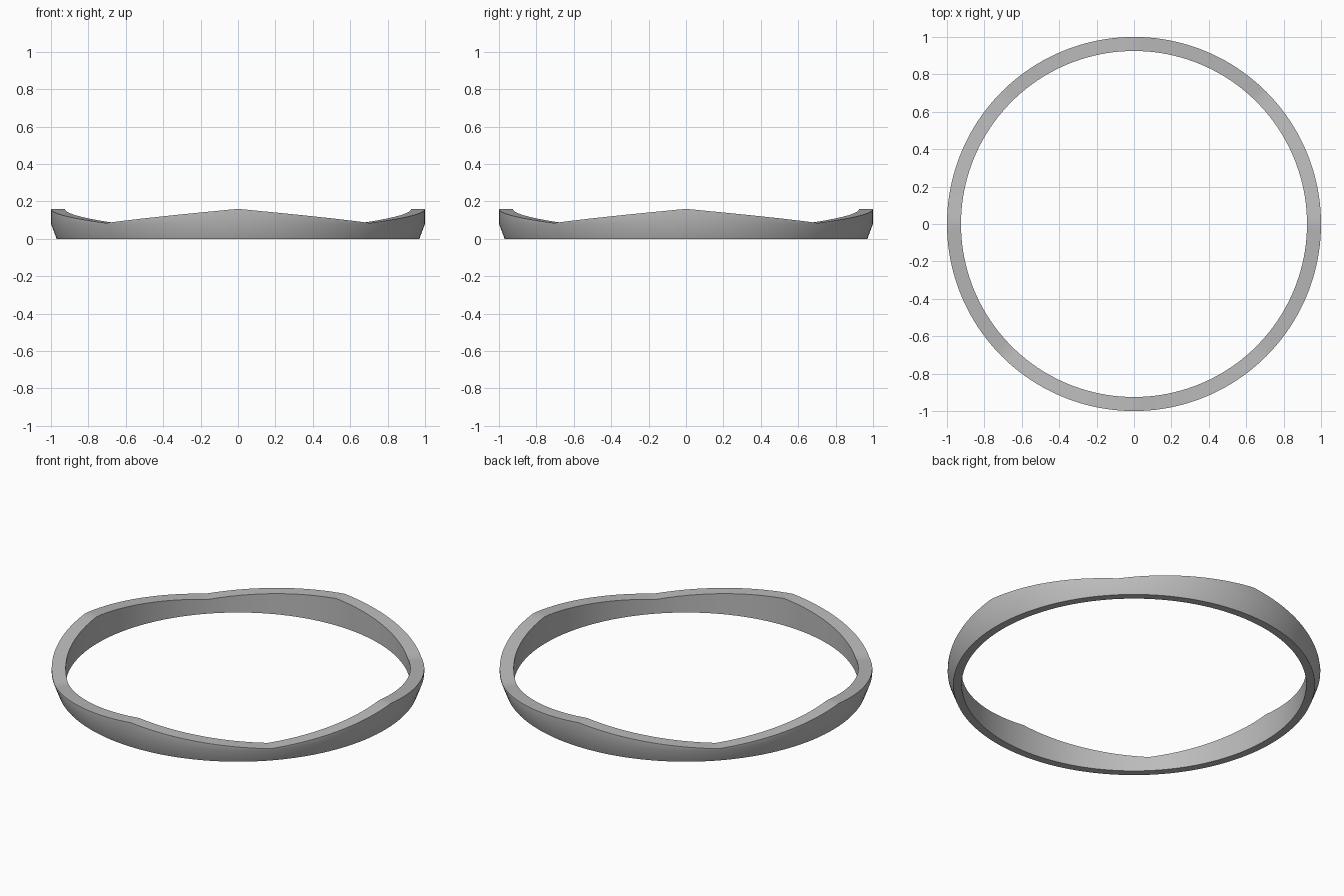
import bpy
import bmesh
from math import cos, sin, pi, radians

# Remove the default cube
cube = bpy.data.objects.get("Cube")
if cube:
    bpy.data.objects.remove(cube, do_unlink=True)

SEGMENTS = 160
INNER, FOOT, OUTER = 0.925, 0.97, 1.0
SHOULDER, LOW, PEAK = 0.08, 0.084, 0.16

# Plain grey material
grey = bpy.data.materials.new("grey")
grey.use_nodes = True
colour = (0.5, 0.5, 0.5, 1)
grey.diffuse_color = colour
grey.node_tree.nodes["Principled BSDF"].inputs["Base Color"].default_value = colour


def rim_height(angle):
    """Four peaks on the axes, falling evenly to lows on the diagonals."""
    offset = (angle / (pi / 4)) % 2
    return PEAK - (PEAK - LOW) * min(offset, 2 - offset)


# Wavy ring: a flared cross-section swept around z
bm = bmesh.new()
sections = []
for i in range(SEGMENTS):
    a = 2 * pi * i / SEGMENTS
    top = rim_height(a)
    profile = [(INNER, 0), (FOOT, 0), (OUTER, SHOULDER), (OUTER, top), (INNER, top)]
    sections.append([bm.verts.new((r * cos(a), r * sin(a), z)) for r, z in profile])

for i, here in enumerate(sections):
    after = sections[(i + 1) % SEGMENTS]
    for j in range(len(here)):
        k = (j + 1) % len(here)
        bm.faces.new((here[j], after[j], after[k], here[k]))
bmesh.ops.recalc_face_normals(bm, faces=bm.faces)

mesh = bpy.data.meshes.new("wavy_ring")
bm.to_mesh(mesh)
bm.free()
mesh.materials.append(grey)
ring = bpy.data.objects.new("wavy_ring", mesh)
bpy.context.collection.objects.link(ring)

# Smooth walls, crisp rims
bpy.ops.object.select_all(action="DESELECT")
ring.select_set(True)
bpy.context.view_layer.objects.active = ring
bpy.ops.object.shade_smooth_by_angle(angle=radians(30))
